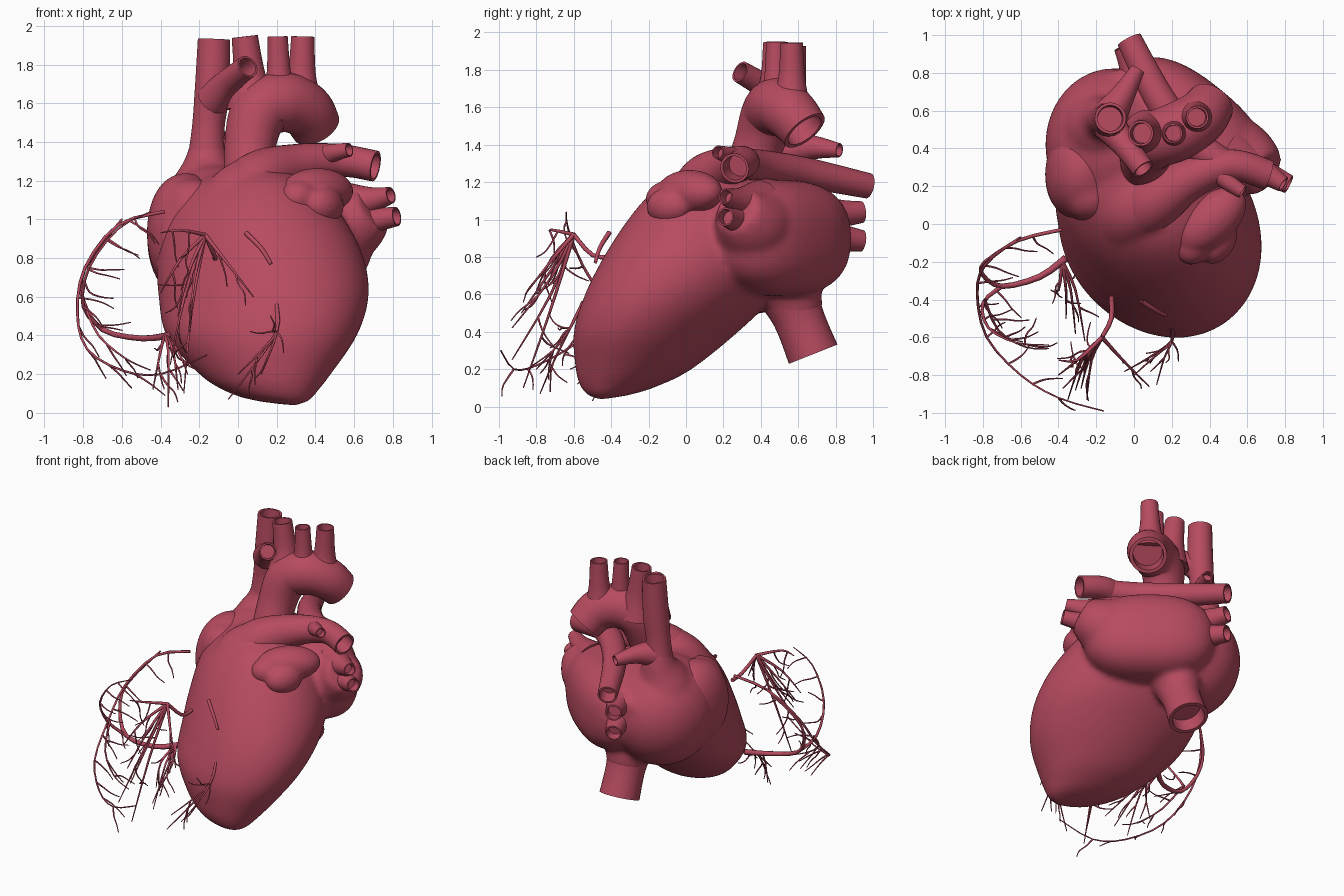
import bpy, bmesh, math, random
from mathutils import Vector

cube = bpy.data.objects.get("Cube")
if cube:
    bpy.data.objects.remove(cube)
random.seed(4)

flesh = bpy.data.materials.new("muscle_red")
flesh.use_nodes = True
colour = (0.47, 0.07, 0.115, 1)
flesh.diffuse_color = colour
bsdf = flesh.node_tree.nodes["Principled BSDF"]
bsdf.inputs["Base Color"].default_value = colour
bsdf.inputs["Roughness"].default_value = 0.6


def spline(rows, steps):
    """Catmull-Rom interpolation of tuples of any length."""
    out = []
    for i in range(len(rows) - 1):
        a, b, c, d = (rows[max(0, min(len(rows) - 1, i + k))] for k in (-1, 0, 1, 2))
        for s in range(steps):
            t = s / steps
            out.append([q + 0.5 * t * (r - p + t * (2 * p - 5 * q + 4 * r - u + t * (3 * (q - r) + u - p)))
                        for p, q, r, u in zip(a, b, c, d)])
    return out + [list(rows[-1])]


def finish(name, bm):
    bmesh.ops.recalc_face_normals(bm, faces=bm.faces)
    mesh = bpy.data.meshes.new(name)
    bm.to_mesh(mesh)
    bm.free()
    mesh.materials.append(flesh)
    obj = bpy.data.objects.new(name, mesh)
    bpy.context.collection.objects.link(obj)
    bpy.ops.object.select_all(action='DESELECT')
    obj.select_set(True)
    bpy.context.view_layer.objects.active = obj
    bpy.ops.object.shade_smooth_by_angle(angle=math.radians(50))
    return obj


def skin(name, rings):
    """Join rings of points into a closed surface."""
    bm = bmesh.new()
    loops = [[bm.verts.new(p) for p in ring] for ring in rings]
    n = len(loops[0])
    for a, b in zip(loops, loops[1:]):
        for i in range(n):
            bm.faces.new((a[i], a[(i + 1) % n], b[(i + 1) % n], b[i]))
    bm.faces.new(loops[0])
    bm.faces.new(loops[-1])
    return finish(name, bm)


def vessel(name, pts, wall=0.82, depth=0.1, sides=28):
    """Tapered tube along (x, y, z, radius) points with a hollow far end."""
    rows = spline(pts, 8)
    centres = [Vector(r[:3]) for r in rows]
    rings, normal = [], None
    for i, c in enumerate(centres):
        tangent = (centres[min(i + 1, len(rows) - 1)] - centres[max(i - 1, 0)]).normalized()
        if normal is None:
            normal = tangent.orthogonal()
        normal = (normal - tangent * normal.dot(tangent)).normalized()
        side = tangent.cross(normal)
        dirs = [normal * math.cos(k * math.tau / sides) + side * math.sin(k * math.tau / sides)
                for k in range(sides)]
        rings.append([c + d * rows[i][3] for d in dirs])
    if wall:
        r = rows[-1][3] * wall
        rings.append([centres[-1] + d * r for d in dirs])
        rings.append([centres[-1] - tangent * depth + d * r * 0.95 for d in dirs])
    return skin(name, rings)


def ellipsoid(name, centre, radii, turn=0, power=2.0):
    """Ellipsoid; a power above two makes it boxier."""
    bm = bmesh.new()
    bmesh.ops.create_uvsphere(bm, u_segments=40, v_segments=24, radius=1)
    obj = finish(name, bm)
    for v in obj.data.vertices:
        size = sum(abs(c) ** power for c in v.co) ** (1 / power)
        v.co = Vector(a * b / size for a, b in zip(v.co, radii))
    obj.location = centre
    obj.rotation_euler.z = math.radians(turn)
    return obj


def blend(name, parts, voxel, rounds):
    """Fuse overlapping parts into one soft organic surface."""
    bpy.ops.object.select_all(action='DESELECT')
    for p in parts:
        p.select_set(True)
    bpy.context.view_layer.objects.active = parts[0]
    bpy.ops.object.join()
    obj = parts[0]
    obj.name = name
    remesh = obj.modifiers.new("fuse", 'REMESH')
    remesh.mode, remesh.voxel_size, remesh.use_smooth_shade = 'VOXEL', voxel, True
    soft = obj.modifiers.new("soften", 'SMOOTH')
    soft.factor, soft.iterations = 0.5, rounds
    return obj


# Ventricles: horizontal slices (z, x min, x max, y min, y max)
slices = [(0.04, 0.26, 0.31, -0.48, -0.43), (0.065, 0.08, 0.37, -0.53, -0.29),
          (0.11, -0.06, 0.41, -0.565, -0.15), (0.2, -0.2, 0.48, -0.59, 0.03),
          (0.4, -0.37, 0.615, -0.6, 0.28), (0.6, -0.41, 0.675, -0.54, 0.48),
          (0.8, -0.42, 0.65, -0.44, 0.6), (1.0, -0.39, 0.55, -0.31, 0.62),
          (1.15, -0.29, 0.42, -0.18, 0.58), (1.23, -0.15, 0.3, -0.06, 0.5), (1.26, 0, 0.18, 0.1, 0.35)]
rings = []
for z, x0, x1, y0, y1 in spline(slices, 6):
    rx, ry = (x1 - x0) / 2, (y1 - y0) / 2
    shear = 0.22 * ry
    rings.append([((x0 + x1) / 2 + rx * math.cos(a),
                   (y0 + y1) / 2 + ry * 0.975 * math.sin(a) - shear * math.cos(a), z)
                  for a in (k * math.tau / 64 for k in range(64))])

# Ventricles, atria and vein roots fused together
body = [skin("ventricles", rings),
        ellipsoid("left_atrium", (0.285, 0.505, 0.9), (0.455, 0.27, 0.31), -39, 2.5),
        ellipsoid("right_atrium", (-0.11, 0.42, 0.89), (0.36, 0.405, 0.39)),
        vessel("upper_vein_funnel", [(-0.17, 0.48, 1.0, 0.27), (-0.165, 0.52, 1.18, 0.185),
                                     (-0.16, 0.55, 1.3, 0.118), (-0.155, 0.55, 1.42, 0.086)], wall=0),
        vessel("left_vein_funnel", [(0.35, 0.39, 0.96, 0.27), (0.57, 0.34, 0.98, 0.21),
                                    (0.7, 0.27, 1.055, 0.125)], wall=0),
        vessel("right_vein_funnel", [(0.12, 0.55, 0.97, 0.24), (0, 0.73, 0.97, 0.16),
                                     (-0.03, 0.83, 0.97, 0.115)], wall=0),
        vessel("lower_vein_funnel", [(0.08, 0.45, 0.8, 0.25), (0.08, 0.55, 0.62, 0.18),
                                     (0.08, 0.61, 0.47, 0.13)], wall=0),
        vessel("outflow_bulge", [(-0.06, -0.02, 0.9, 0.2), (0, 0.06, 1.1, 0.18),
                                 (0.13, 0.12, 1.22, 0.14)], wall=0)]
blend("heart_body", body, 0.02, 9)

# Right auricle: soft flap laid over the ventricle
blend("right_auricle", [
    ellipsoid("flap", (-0.27, 0.28, 0.93), (0.2, 0.26, 0.31), -6, 2.15),
    ellipsoid("flap_tip", (-0.235, 0.16, 1.03), (0.145, 0.15, 0.18), 0, 2.3)], 0.018, 14)

# Left auricle lobes
blend("left_auricle", [
    ellipsoid("lobe_root", (0.41, 0.02, 1.145), (0.22, 0.13, 0.12), 42),
    ellipsoid("lobe_inner", (0.32, -0.1, 1.11), (0.1, 0.12, 0.095), -30),
    ellipsoid("lobe_outer", (0.445, -0.09, 1.07), (0.09, 0.13, 0.1), -30),
    ellipsoid("lobe_tip", (0.22, -0.06, 1.14), (0.05, 0.06, 0.03))], 0.014, 5)

# Great vessels
vessel("aorta", [(0.07, 0.25, 1.05, 0.14), (0.06, 0.37, 1.35, 0.132), (0.11, 0.44, 1.55, 0.15),
                 (0.23, 0.49, 1.605, 0.155), (0.345, 0.56, 1.565, 0.145), (0.405, 0.635, 1.475, 0.13)])
for name, x, y, r, lean in (("right_arch_branch", 0.035, 0.48, 0.068, 0.04),
                            ("middle_arch_branch", 0.205, 0.48, 0.052, 0.01),
                            ("left_arch_branch", 0.335, 0.565, 0.06, -0.01)):
    vessel(name, [(x + lean, y - 0.01, 1.58, r * 2), (x + lean * 0.6, y, 1.74, r * 1.25),
                  (x, y, 1.945, r)])
vessel("upper_great_vein", [(-0.16, 0.55, 1.2, 0.12), (-0.155, 0.55, 1.45, 0.086),
                            (-0.135, 0.55, 1.65, 0.09), (-0.125, 0.56, 1.93, 0.083)])
vessel("upper_vein_branch", [(-0.13, 0.52, 1.62, 0.09), (-0.05, 0.42, 1.71, 0.068),
                             (0.05, 0.29, 1.79, 0.06)])
vessel("rear_vein_branch", [(-0.14, 0.56, 1.37, 0.1), (-0.06, 0.68, 1.385, 0.065),
                            (0.02, 0.82, 1.37, 0.038)], depth=0.05)
vessel("lower_great_vein", [(0.08, 0.53, 0.65, 0.18), (0.08, 0.6, 0.48, 0.138),
                            (0.08, 0.68, 0.28, 0.14)])
vessel("lung_artery_left", [(-0.03, 0.02, 1.02, 0.17), (0.1, 0.11, 1.2, 0.15), (0.3, 0.24, 1.28, 0.11),
                            (0.52, 0.31, 1.305, 0.085), (0.71, 0.26, 1.275, 0.08)])
vessel("lung_artery_twig", [(0.43, 0.29, 1.32, 0.06), (0.5, 0.22, 1.345, 0.045),
                            (0.575, 0.17, 1.36, 0.036)], depth=0.05)
vessel("lung_artery_right", [(0.5, 0.3, 1.3, 0.08), (0.33, 0.42, 1.285, 0.085), (0.15, 0.64, 1.25, 0.082),
                             (-0.025, 0.975, 1.18, 0.068)])
for i, (z0, z1, r) in enumerate(((1.07, 1.125, 0.043), (0.97, 1.015, 0.05))):
    vessel("left_lung_vein", [(0.5, 0.38, z0, 0.14), (0.68, 0.28, (z0 + z1) / 2, 0.072),
                              (0.79 + 0.03 * i, 0.21, z1, r)], depth=0.06)
for z0, z1 in ((1.02, 1.04), (0.92, 0.885)):
    vessel("right_lung_vein", [(0.06, 0.65, z0, 0.13), (0, 0.82, (z0 + z1) / 2, 0.078),
                               (-0.05, 0.94, z1, 0.058)], depth=0.06)

# Surface vessels: one bevelled curve object for all fine branches
curve = bpy.data.curves.new("surface_vessels", 'CURVE')
curve.dimensions = '3D'
curve.bevel_depth, curve.bevel_resolution, curve.resolution_u = 1.0, 1, 4
curve.materials.append(flesh)


def strand(pts, thick, thin=0.003):
    pts = spline(pts, 3)
    s = curve.splines.new('POLY')
    s.points.add(len(pts) - 1)
    for i, (p, q) in enumerate(zip(s.points, pts)):
        p.co = (*q, 1)
        p.radius = thick + (thin - thick) * i / (len(pts) - 1)
    return pts


def twigs(path, count, drift, length):
    for k in range(count):
        p = Vector(path[int((k + 1) * (len(path) - 1) / (count + 1))])
        pts = [p]
        way = Vector(drift) + Vector(random.uniform(-0.4, 0.4) for _ in range(3))
        for _ in range(3):
            way += Vector(random.uniform(-0.3, 0.3) for _ in range(3))
            p = p + way.normalized() * length / 3
            p.z = max(p.z, 0.015)
            p.x, p.y = max(p.x, -0.83), max(p.y, -0.985)
            pts.append(p)
        strand(pts, 0.006)


outer = strand([(-0.38, -0.03, 1.04), (-0.62, -0.09, 0.97), (-0.79, -0.22, 0.75), (-0.83, -0.37, 0.52),
                (-0.78, -0.6, 0.33), (-0.6, -0.8, 0.22), (-0.4, -0.92, 0.2), (-0.16, -0.99, 0.3)], 0.01, 0.004)
twigs(outer, 9, (0.7, 0.1, -0.4), 0.2)
trunk = strand([(-0.36, -0.18, 0.4), (-0.5, -0.28, 0.385), (-0.7, -0.33, 0.43), (-0.8, -0.27, 0.58),
                (-0.79, -0.2, 0.75), (-0.6, -0.07, 1.0)], 0.02, 0.006)
side = strand([(-0.7, -0.33, 0.43), (-0.8, -0.42, 0.55), (-0.77, -0.55, 0.75), (-0.62, -0.63, 0.95),
               (-0.45, -0.64, 1.04)], 0.012)
twigs(side, 6, (0.7, -0.4, -0.2), 0.2)
inner = strand([(-0.79, -0.4, 0.55), (-0.72, -0.56, 0.4), (-0.58, -0.65, 0.28), (-0.45, -0.66, 0.22)], 0.008)
twigs(inner, 3, (0.7, 0.1, -0.3), 0.2)
for dx, y, z in ((-0.08, -0.35, 0.12), (0, -0.5, 0.03), (0.05, -0.58, 0.12), (0.1, -0.62, 0.2)):
    drop = strand([(-0.38, -0.2, 0.4), (-0.36 + dx / 2, -0.35, 0.32), (-0.36 + dx, y, z)], 0.011)
    twigs(drop, 2, (0.1, -0.3, -0.8), 0.14)

# Front fan, spreading from one hub
hub = (-0.17, -0.6, 0.92)
strand([(-0.12, -0.38, 0.8), (-0.12, -0.5, 0.81), hub], 0.014, 0.012)
for x, y, z in ((-0.4, -0.8, 0.62), (-0.31, -0.88, 0.5), (-0.25, -0.93, 0.42), (-0.35, -0.93, 0.25),
                (-0.28, -0.87, 0.1), (0.08, -0.86, 0.6), (-0.4, -0.72, 0.93)):
    fan = strand([hub, (x * 0.5 - 0.1, -0.72, (z + 0.9) / 2 + 0.03), (x, y, z)], 0.012)
    twigs(fan, 2, (-0.2, -0.2, -0.7), 0.2)

# Tip branches
for x, y, z in ((-0.05, -0.78, 0.07), (0.12, -0.85, 0.2), (0.0, -0.8, 0.2)):
    tip = strand([(0.2, -0.55, 0.56), (0.2, -0.62, 0.42), (x * 0.5 + 0.1, -0.71, (z + 0.4) / 2),
                  (x, y, z)], 0.01)
    twigs(tip, 2, (-0.1, -0.3, -0.6), 0.16)
strand([(0.04, -0.41, 0.93), (0.12, -0.46, 0.85), (0.17, -0.485, 0.77)], 0.014, 0.01)
web = bpy.data.objects.new("surface_vessels", curve)
bpy.context.collection.objects.link(web)
